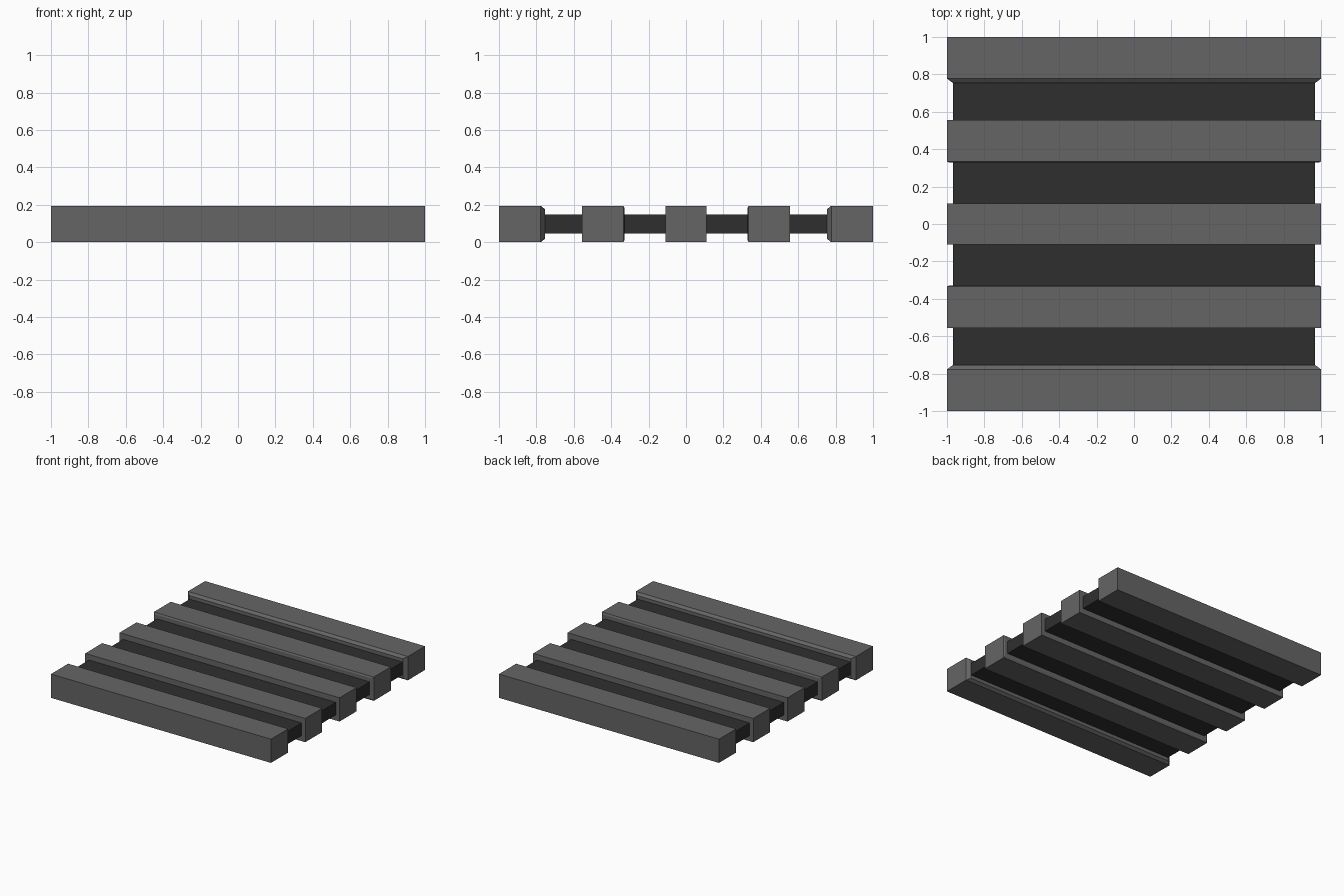
import bpy
import bmesh

if "Cube" in bpy.data.objects:
    bpy.data.objects.remove(bpy.data.objects["Cube"])


def material(name, value):
    m = bpy.data.materials.new(name)
    m.diffuse_color = (value, value, value, 1)
    m.use_nodes = True
    m.node_tree.nodes["Principled BSDF"].inputs["Base Color"].default_value = m.diffuse_color
    return m


GREY = material("mid grey", 0.13)
DARK = material("dark grey", 0.028)
MID_Z = 0.0975


def loft(name, sections, mat):
    """Box lofted along y through (y, half_width, half_height) sections."""
    bm = bmesh.new()
    rings = [[bm.verts.new((sx * w, y, MID_Z + sz * h))
              for sx, sz in ((-1, -1), (1, -1), (1, 1), (-1, 1))]
             for y, w, h in sections]
    for a, b in zip(rings, rings[1:]):
        for i in range(4):
            j = (i + 1) % 4
            bm.faces.new((a[i], a[j], b[j], b[i]))
    bm.faces.new(rings[0])
    bm.faces.new(rings[-1])
    bmesh.ops.recalc_face_normals(bm, faces=bm.faces)
    me = bpy.data.meshes.new(name)
    bm.to_mesh(me)
    bm.free()
    me.materials.append(mat)
    ob = bpy.data.objects.new(name, me)
    bpy.context.collection.objects.link(ob)


# centre slat
loft("centre_slat", [(-0.11, 1, MID_Z), (0.11, 1, MID_Z)], GREY)

for s, side in ((-1, "front"), (1, "back")):
    # outer slat with a chamfered lip on its inner side
    loft(side + "_outer_slat", [(s * 1.0, 1, MID_Z), (s * 0.777, 1, MID_Z),
                                (s * 0.755, 0.97, 0.08)], GREY)
    # inner slat with a very slight lip
    loft(side + "_inner_slat", [(s * 0.555, 1, MID_Z), (s * 0.335, 1, MID_Z),
                                (s * 0.329, 0.99, 0.085)], GREY)
    # recessed dark strips between the slats
    loft(side + "_outer_strip", [(s * 0.76, 0.967, 0.052), (s * 0.55, 0.967, 0.052)], DARK)
    loft(side + "_inner_strip", [(s * 0.335, 0.967, 0.052), (s * 0.10, 0.967, 0.052)], DARK)
